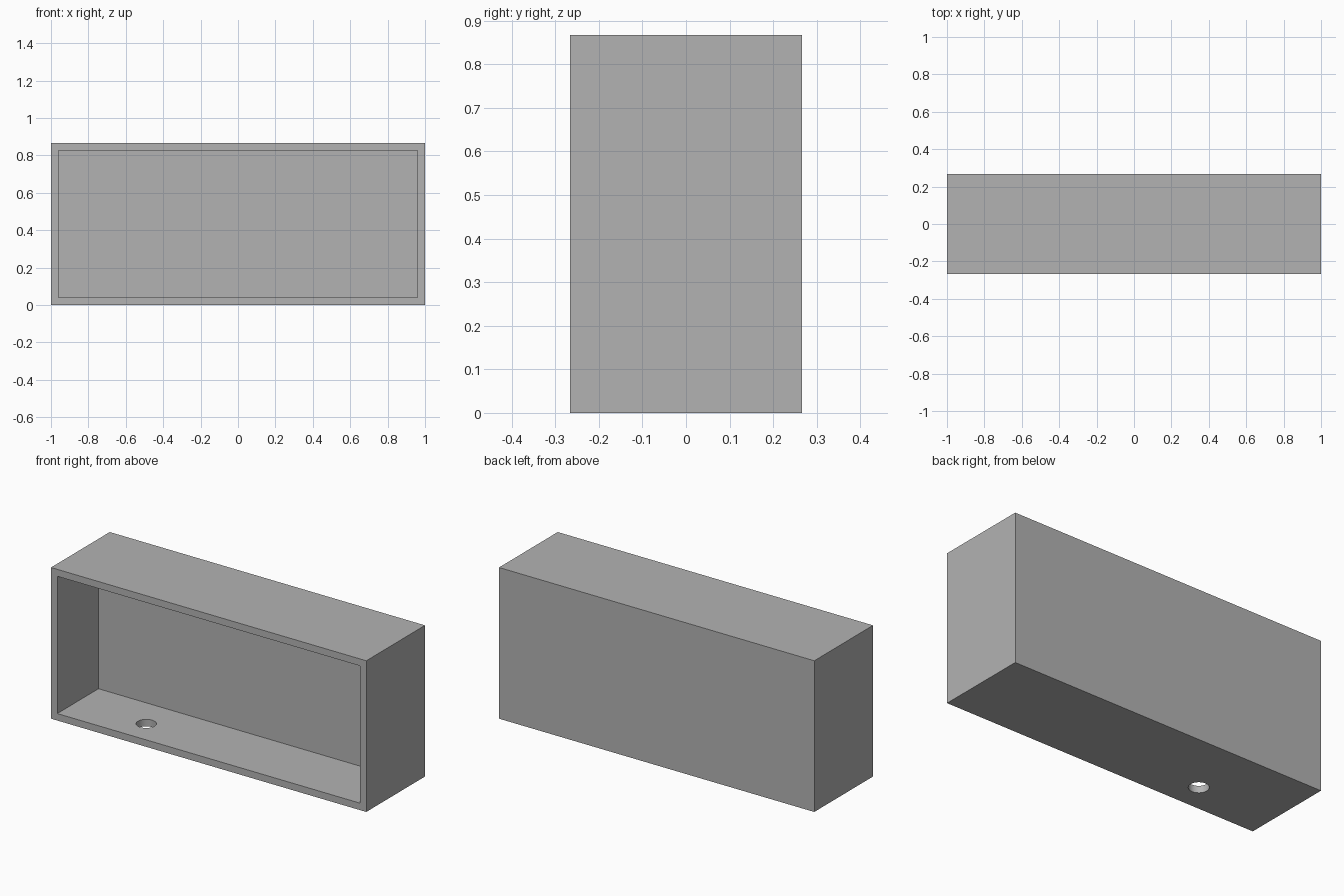
import bpy
import math

if "Cube" in bpy.data.objects:
    bpy.data.objects.remove(bpy.data.objects["Cube"], do_unlink=True)

WIDTH, DEPTH, HEIGHT = 2.0, 0.532, 0.867
WALL = 0.04
CAVITY = 0.373          # recess depth from the open front
HOLE_X, HOLE_Y, HOLE_R = -0.51, -0.103, 0.053

# Single grey finish
grey = bpy.data.materials.new("plain_grey")
grey.use_nodes = True
colour = (0.45, 0.45, 0.45, 1.0)
grey.diffuse_color = colour
grey.node_tree.nodes["Principled BSDF"].inputs["Base Color"].default_value = colour


def box(name, size, centre):
    bpy.ops.mesh.primitive_cube_add(size=1, location=centre)
    obj = bpy.context.object
    obj.name = name
    obj.scale = size
    bpy.ops.object.transform_apply(location=True, rotation=False, scale=True)
    return obj


def cut(target, cutter):
    cutter.hide_render = True
    mod = target.modifiers.new(cutter.name, 'BOOLEAN')
    mod.operation = 'DIFFERENCE'
    mod.solver = 'EXACT'
    mod.object = cutter
    bpy.ops.object.select_all(action='DESELECT')
    bpy.context.view_layer.objects.active = target
    target.select_set(True)
    bpy.ops.object.modifier_apply(modifier=mod.name)
    bpy.data.objects.remove(cutter, do_unlink=True)


# Outer block
housing = box("housing", (WIDTH, DEPTH, HEIGHT), (0, 0, HEIGHT / 2))

# Front recess, overshooting the open face
over = 0.1
recess = box("recess_cutter",
             (WIDTH - 2 * WALL, CAVITY + over, HEIGHT - 2 * WALL),
             (0, -DEPTH / 2 + (CAVITY - over) / 2, HEIGHT / 2))
cut(housing, recess)

# Round hole through the floor
bpy.ops.mesh.primitive_cylinder_add(vertices=48, radius=HOLE_R, depth=4 * WALL,
                                    location=(HOLE_X, HOLE_Y, WALL / 2))
drill = bpy.context.object
drill.name = "hole_cutter"
cut(housing, drill)

# Finish: colour and sharp-edged smoothing
housing.data.materials.clear()
housing.data.materials.append(grey)
bpy.ops.object.shade_smooth_by_angle(angle=math.radians(30))
